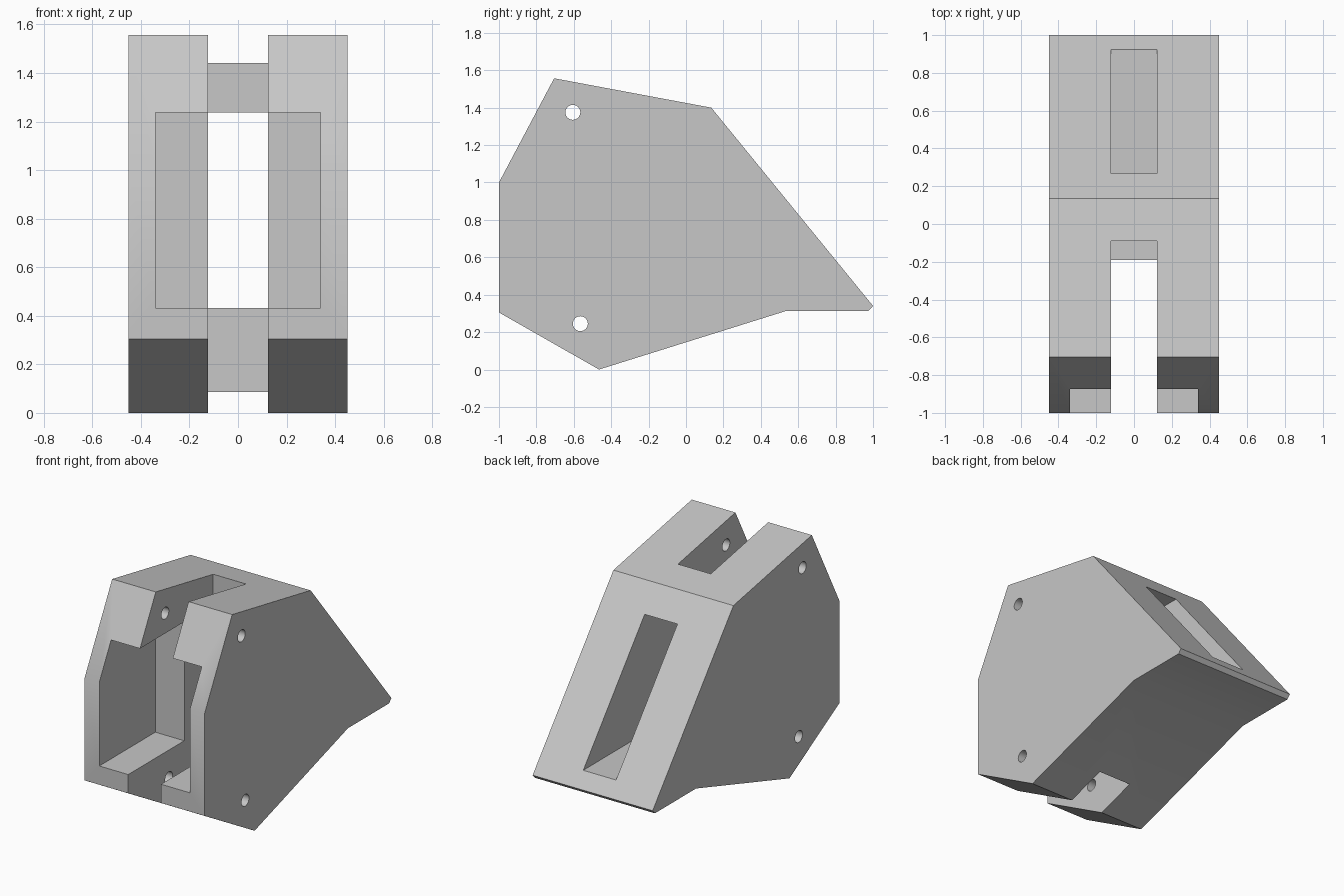
import bpy
import bmesh
from math import cos, sin, tau, radians

cube = bpy.data.objects.get("Cube")
if cube:
    bpy.data.objects.remove(cube, do_unlink=True)

grey = bpy.data.materials.new("plain grey")
grey.use_nodes = True
colour = (0.57, 0.57, 0.57, 1)
grey.diffuse_color = colour
for node in grey.node_tree.nodes:
    if node.type == 'BSDF_PRINCIPLED':
        node.inputs["Base Color"].default_value = colour
        node.inputs["Roughness"].default_value = 0.6


def prism(name, profile, half_width):
    """Extrude a (y, z) profile sideways, centred on x = 0."""
    bm = bmesh.new()
    face = bm.faces.new([bm.verts.new((-half_width, y, z)) for y, z in profile])
    result = bmesh.ops.extrude_face_region(bm, geom=[face])
    moved = [v for v in result["geom"] if isinstance(v, bmesh.types.BMVert)]
    bmesh.ops.translate(bm, verts=moved, vec=(2 * half_width, 0, 0))
    bmesh.ops.recalc_face_normals(bm, faces=bm.faces[:])
    mesh = bpy.data.meshes.new(name)
    bm.to_mesh(mesh)
    bm.free()
    obj = bpy.data.objects.new(name, mesh)
    obj.data.materials.append(grey)
    bpy.context.collection.objects.link(obj)
    return obj


def circle(y, z, radius, sides=32):
    return [(y + radius * cos(tau * i / sides), z + radius * sin(tau * i / sides))
            for i in range(sides)]


def cut(target, cutter):
    cutter.hide_render = True
    bpy.ops.object.select_all(action='DESELECT')
    bpy.context.view_layer.objects.active = target
    target.select_set(True)
    mod = target.modifiers.new("cut", 'BOOLEAN')
    mod.operation = 'DIFFERENCE'
    mod.solver = 'EXACT'
    mod.object = cutter
    bpy.ops.object.modifier_apply(modifier=mod.name)
    bpy.data.objects.remove(cutter, do_unlink=True)


# Wedge-shaped housing
housing = prism("housing", [(-1, 0.305), (-1, 1), (-0.705, 1.557), (0.135, 1.4),
                            (1, 0.34), (0.975, 0.313), (0.535, 0.313), (-0.465, 0)], 0.45)

# Central slot, open at front, top and bottom, with a window through the back
floor, roof = 0.432, 1.238
cut(housing, prism("slot_cutter", [(-1.2, -0.2), (-0.19, -0.2), (-0.19, floor),
                                   (1.2, floor), (1.2, roof), (-0.09, roof),
                                   (-0.09, 1.8), (-1.2, 1.8)], 0.123))

# Wider front pocket
cut(housing, prism("pocket_cutter", [(-1.2, floor), (-0.4, floor),
                                     (-0.4, roof), (-1.2, roof)], 0.34))

# Cross pin holes
for y, z in ((-0.605, 1.375), (-0.565, 0.245)):
    cut(housing, prism("pin_hole_cutter", circle(y, z, 0.04), 0.6))

# Soft shading with crisp edges
bpy.context.view_layer.objects.active = housing
housing.select_set(True)
bpy.ops.object.shade_smooth_by_angle(angle=radians(30))
